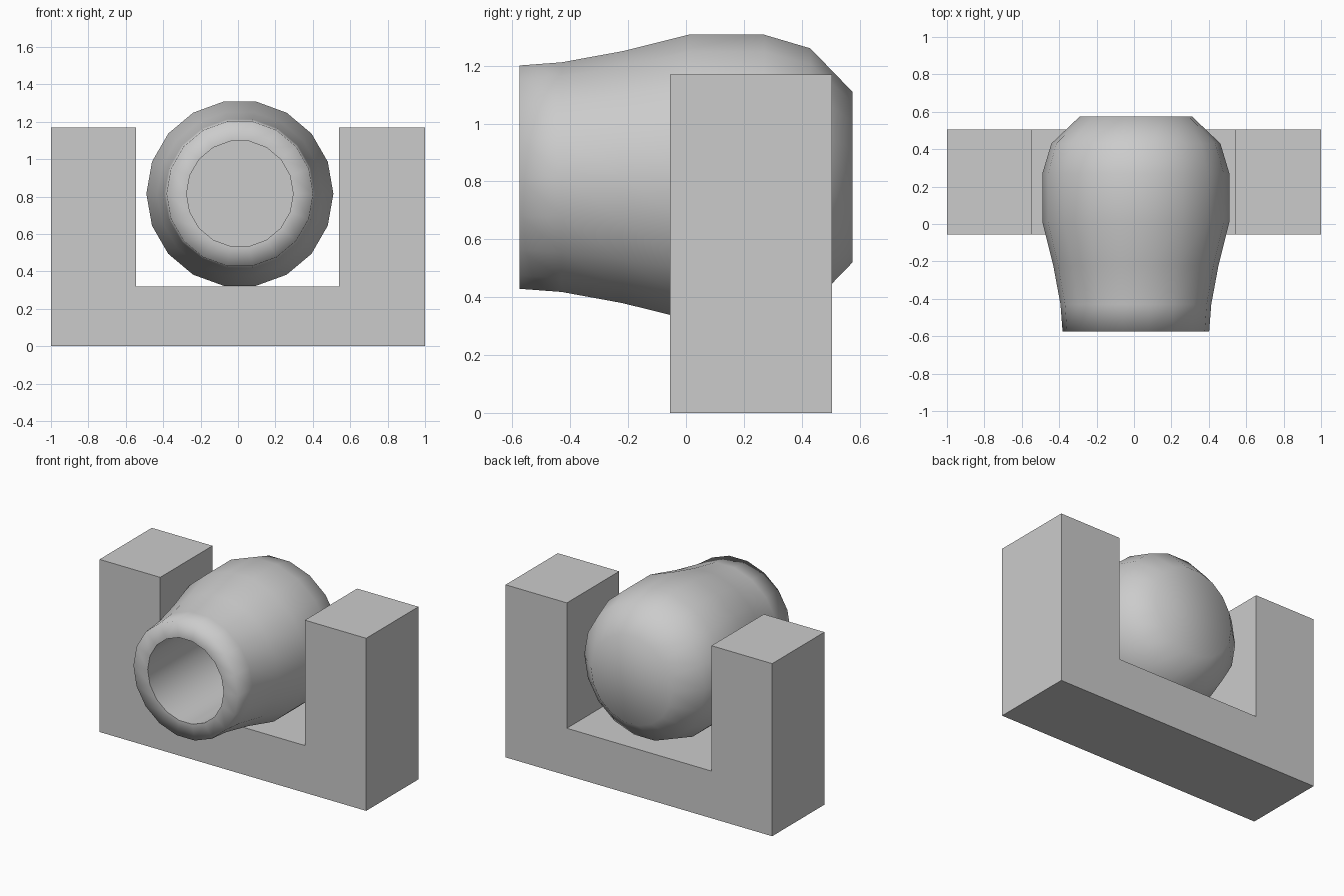
import bpy, bmesh, math

if "Cube" in bpy.data.objects:
    bpy.data.objects.remove(bpy.data.objects["Cube"])

SIDES = 18
CX, CZ = 0.01, 0.815


def make_object(name, bm):
    bmesh.ops.recalc_face_normals(bm, faces=bm.faces[:])
    mesh = bpy.data.meshes.new(name)
    bm.to_mesh(mesh)
    bm.free()
    obj = bpy.data.objects.new(name, mesh)
    bpy.context.collection.objects.link(obj)
    return obj


# Cradle: U-shaped profile extruded from front to back
outline = [(-1, 0), (1, 0), (1, 1.17), (0.54, 1.17), (0.54, 0.32),
           (-0.545, 0.32), (-0.545, 1.17), (-1, 1.17)]
bm = bmesh.new()
face = bm.faces.new([bm.verts.new((x, -0.055, z)) for x, z in outline])
ext = bmesh.ops.extrude_face_region(bm, geom=[face])
moved = [g for g in ext["geom"] if isinstance(g, bmesh.types.BMVert)]
bmesh.ops.translate(bm, verts=moved, vec=(0, 0.56, 0))
make_object("cradle", bm)

# Barrel: rings (y, radius) from the breech, over the muzzle, into the bore
profile = [(0.575, 0.30), (0.43, 0.452), (0.27, 0.50), (0.01, 0.50),
           (-0.22, 0.442), (-0.43, 0.403), (-0.575, 0.392),
           (-0.575, 0.285), (0.30, 0.285)]
LIP, BOTTOM = 7, 8
bm = bmesh.new()
rings = []
for y, r in profile:
    rings.append([bm.verts.new((CX + r * math.cos(2 * math.pi * i / SIDES), y,
                                CZ + r * math.sin(2 * math.pi * i / SIDES)))
                  for i in range(SIDES)])
for a, b in zip(rings, rings[1:]):
    for i in range(SIDES):
        j = (i + 1) % SIDES
        bm.faces.new((a[i], a[j], b[j], b[i]))
# Closed breech and bore bottom
bm.faces.new(rings[0])
bm.faces.new(rings[-1])
for f in bm.faces:
    f.smooth = True
# Keep the bore lip and bore bottom crisp
for k in (LIP, BOTTOM):
    for i in range(SIDES):
        bm.edges.get((rings[k][i], rings[k][(i + 1) % SIDES])).smooth = False
make_object("barrel", bm)
